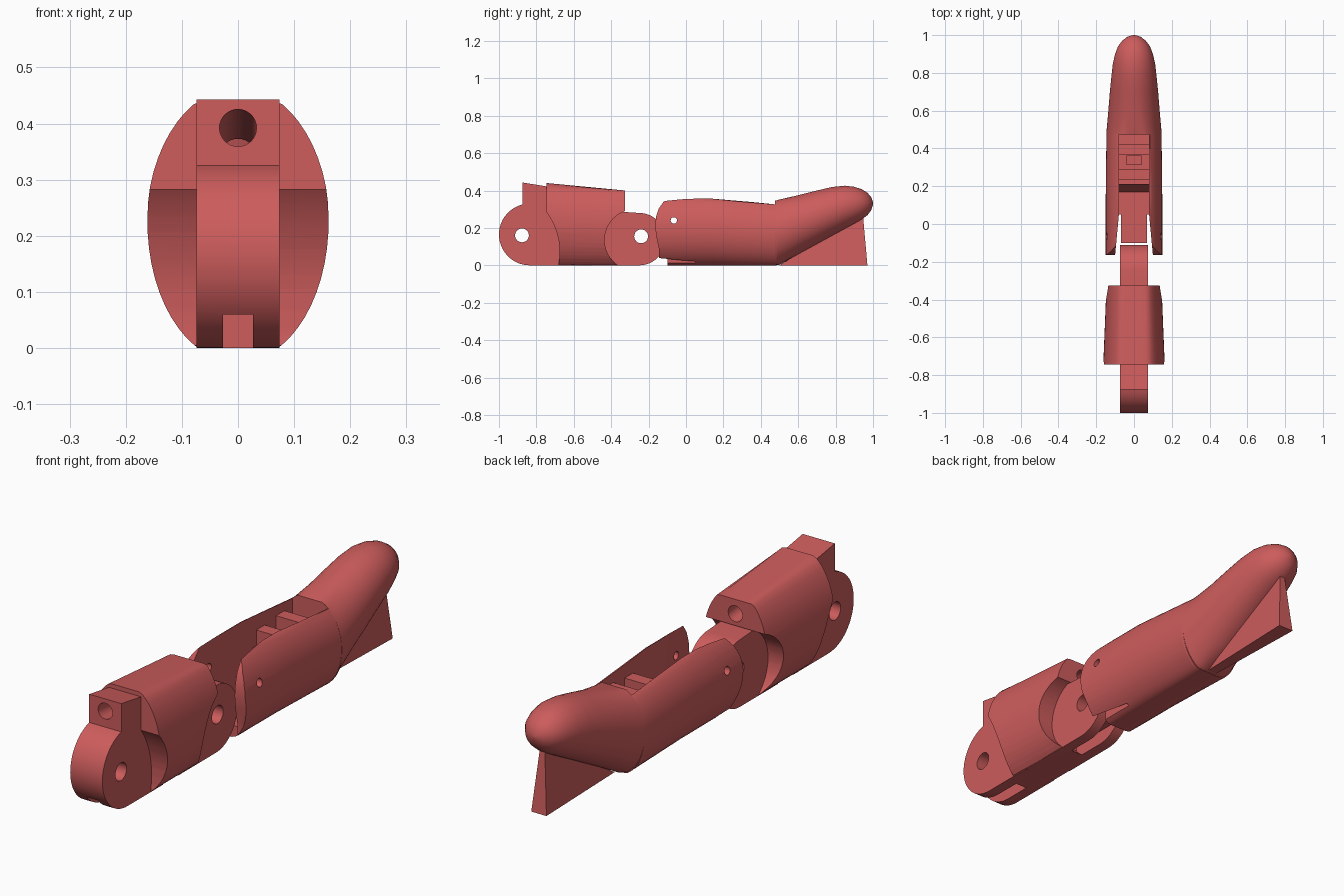
import bpy, bmesh, math

if "Cube" in bpy.data.objects:
    bpy.data.objects.remove(bpy.data.objects["Cube"])

RED = bpy.data.materials.new("coral red")
RED.diffuse_color = (0.61, 0.107, 0.107, 1)
RED.use_nodes = True
RED.node_tree.nodes["Principled BSDF"].inputs["Base Color"].default_value = RED.diffuse_color


def finish(name, bm):
    bmesh.ops.remove_doubles(bm, verts=bm.verts, dist=1e-5)
    bmesh.ops.recalc_face_normals(bm, faces=bm.faces)
    me = bpy.data.meshes.new(name)
    bm.to_mesh(me)
    bm.free()
    me.materials.append(RED)
    ob = bpy.data.objects.new(name, me)
    bpy.context.collection.objects.link(ob)
    return ob


def prism(name, pts, a, b, axis="x"):
    """Extrude a (y, z) profile along x, or an (x, y) profile along z."""
    bm = bmesh.new()
    put = (lambda p, t: (t, *p)) if axis == "x" else (lambda p, t: (*p, t))
    r0, r1 = ([bm.verts.new(put(p, t)) for p in pts] for t in (a, b))
    n = len(pts)
    bm.faces.new(r0)
    bm.faces.new(r1)
    for i in range(n):
        bm.faces.new((r0[i], r0[(i + 1) % n], r1[(i + 1) % n], r1[i]))
    return finish(name, bm)


def arc(cy, cz, r, a0, a1, n=24):
    """Arc points in the side plane, angles in degrees."""
    return [(cy + r * math.cos(math.radians(a0 + (a1 - a0) * i / n)),
             cz + r * math.sin(math.radians(a0 + (a1 - a0) * i / n))) for i in range(n + 1)]


def loft(name, sections, n=56):
    """Skin oval sections (y, half width, centre z, half height, floor, ceiling)."""
    bm = bmesh.new()
    rings = []
    for y, w, zc, h, lo, hi in sections:
        ring = []
        for i in range(n):
            t = 2 * math.pi * (i + 0.5) / n
            z = min(hi, max(lo, zc + h * math.sin(t)))
            ring.append(bm.verts.new((w * math.cos(t), y, z)))
        rings.append(ring)
    for p, q in zip(rings, rings[1:]):
        for i in range(n):
            j = (i + 1) % n
            bm.faces.new((p[i], p[j], q[j], q[i]))
    bm.faces.new(rings[0])
    bm.faces.new(rings[-1])
    return finish(name, bm)


def cut(targets, cutter, op="DIFFERENCE"):
    for ob in targets:
        m = ob.modifiers.new("cut", "BOOLEAN")
        m.operation, m.object, m.solver = op, cutter, "EXACT"
        bpy.context.view_layer.objects.active = ob
        bpy.ops.object.modifier_apply(modifier=m.name)
    bpy.data.objects.remove(cutter)


def pin(y, z, r):
    return prism("pin_cutter", arc(y, z, r, 0, 345, 23), -0.5, 0.5)


def box(y0, y1, z0, z1):
    return [(y0, z0), (y1, z0), (y1, z1), (y0, z1)]


# Lower segment: tapering oval sleeve with a concave hollow at each end
sleeve = loft("lower_sleeve", [(-0.745, 0.163, 0.22, 0.245, 0, 0.44),
                               (-0.325, 0.146, 0.205, 0.235, 0, 0.40)])
cut([sleeve], prism("front_hollow", arc(-1.035, 0.07, 0.36, 0, 360 * 63 / 64, 63), -0.5, 0.5))
cut([sleeve], prism("rear_hollow", arc(-0.27, 0.135, 0.165, 0, 360 * 63 / 64, 63), -0.5, 0.5))

# Hinge tongues
front_tongue = prism("front_tongue",
                     [(-0.6, 0)] + arc(-0.835, 0.165, 0.165, 270, 104) +
                     [(-0.875, 0.443), (-0.745, 0.422), (-0.6, 0.40)], -0.074, 0.074)
rear_tongue = prism("rear_tongue",
                    [(-0.5, 0)] + arc(-0.25, 0.14, 0.14, -90, 90) +
                    [(-0.325, 0.285), (-0.5, 0.285)], -0.074, 0.074)

# Pin holes, tendon tunnel and underside grooves
cut([front_tongue], pin(-0.877, 0.16, 0.037))
cut([rear_tongue], pin(-0.24, 0.155, 0.037))
bpy.ops.mesh.primitive_cylinder_add(vertices=32, radius=0.033, depth=1.2,
                                    location=(0, -0.6, 0.366),
                                    rotation=(math.pi / 2 - 0.095, 0, 0))
cut([front_tongue, sleeve], bpy.context.object)
cut([front_tongue], prism("front_groove", box(-1.1, -0.72, -0.1, 0.06), -0.027, 0.027))
cut([rear_tongue], prism("rear_groove", box(-0.4, 0, -0.1, 0.06), -0.027, 0.027))

# Upper segment: slotted shell with a rounded open end
shell = loft("upper_shell", [(-0.2, 0.15, 0.19, 0.2, 0, 0.36),
                             (0.14, 0.15, 0.19, 0.2, 0, 0.36),
                             (0.485, 0.146, 0.17, 0.19, 0, 0.325)])
outline = [(0.6, -0.1), (-0.145, -0.1), (-0.145, 0.09), (-0.158, 0.15), (-0.165, 0.21),
           (-0.16, 0.26), (-0.145, 0.305), (-0.12, 0.34), (-0.09, 0.361), (0.6, 0.5)]
cut([shell], prism("end_outline", outline, -0.5, 0.5), "INTERSECT")
slot = [(-0.3, -0.1), (-0.1, -0.1), (-0.1, 0.05), (0.17, 0.05), (0.21, 0.22),
        (0.48, 0.22), (0.48, 0.6), (-0.3, 0.6)]
cut([shell], prism("slot_cutter", slot, -0.08, 0.08))
for s in (-1, 1):
    cut([shell], prism("flare_cutter", [(s * 0.07, 0.05), (s * 0.08, 0.05),
                                        (s * 0.108, -0.25), (s * 0.07, -0.25)],
                       -0.1, 0.6, "z"))
cut([shell], pin(-0.065, 0.24, 0.017))
cut([shell], prism("tie_pocket", box(0.315, 0.36, 0.1, 0.4), -0.04, 0.04))

# Tendon tie bars inside the slot
bars = [prism("tie_bar", box(y, y + 0.055, 0.2, z), -0.082, 0.082)
        for y, z in ((0.235, 0.285), (0.365, 0.295))]

# Rounded, upswept fingertip
tip = []
for y, w, lo, hi in ((0.6, 0.136, 0.058, 0.375), (0.7, 0.128, 0.113, 0.4),
                     (0.78, 0.12, 0.157, 0.419), (0.85, 0.112, 0.195, 0.426),
                     (0.9, 0.1, 0.222, 0.42), (0.94, 0.085, 0.245, 0.407),
                     (0.97, 0.063, 0.268, 0.388), (0.99, 0.037, 0.294, 0.365),
                     (0.998, 0.015, 0.318, 0.343), (1.0, 0.002, 0.328, 0.332)):
    tip.append((y, w, (lo + hi) / 2, (hi - lo) / 2, 0, 1))
fingertip = loft("fingertip", [(0.475, 0.147, 0.17, 0.19, 0, 0.345),
                               (0.5, 0.145, 0.178, 0.182, 0.003, 0.352)] + tip)

# Thin wedge support under the fingertip, narrowing towards its top
support = prism("support_wedge", [(0.5, 0), (0.97, 0), (0.945, 0.28)], -0.035, 0.035)
for v in support.data.vertices:
    v.co.x *= 1 - 2.6 * v.co.z
    if v.co.y < 0.6:
        v.co.x *= 0.6

# Smooth curved surfaces while keeping hard edges
for ob in (sleeve, front_tongue, rear_tongue, shell, fingertip):
    bpy.ops.object.select_all(action="DESELECT")
    ob.select_set(True)
    bpy.context.view_layer.objects.active = ob
    bpy.ops.object.shade_smooth_by_angle(angle=math.radians(30))
